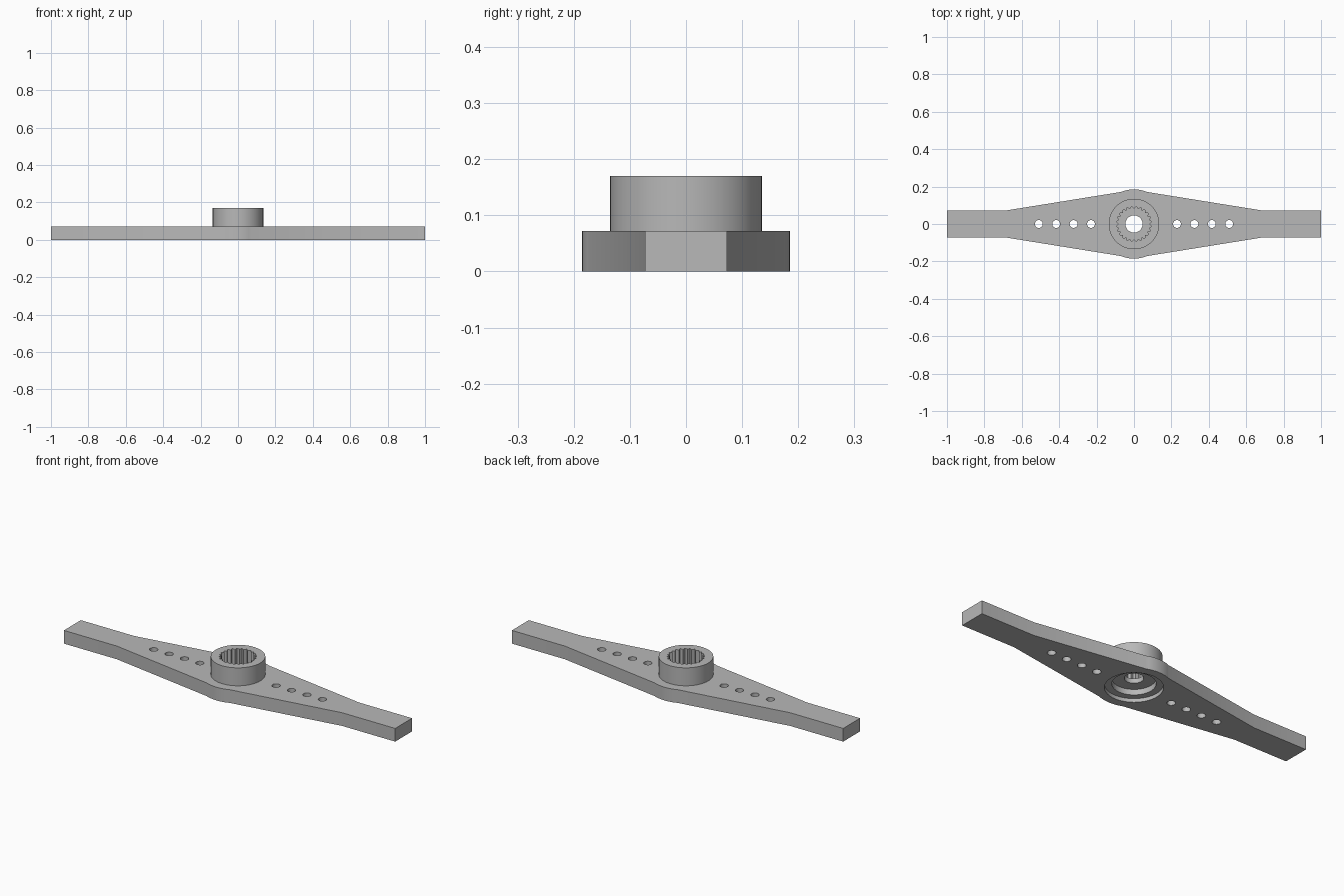
import bpy, bmesh
from math import pi, cos, sin, sqrt

cube = bpy.data.objects.get("Cube")
if cube:
    bpy.data.objects.remove(cube)

PLATE_TOP, HUB_TOP = 0.072, 0.17
BOSS_R = 0.185

grey = bpy.data.materials.new("plain grey")
grey.use_nodes = True
colour = (0.48, 0.48, 0.48, 1)
grey.diffuse_color = colour
grey.node_tree.nodes["Principled BSDF"].inputs["Base Color"].default_value = colour


def prism(name, outline, z0, z1):
    """Extrude a closed counter-clockwise outline between two heights."""
    bm = bmesh.new()
    low = [bm.verts.new((x, y, z0)) for x, y in outline]
    high = [bm.verts.new((x, y, z1)) for x, y in outline]
    bm.faces.new(low[::-1])
    bm.faces.new(high)
    n = len(outline)
    for i in range(n):
        j = (i + 1) % n
        bm.faces.new((low[i], low[j], high[j], high[i]))
    mesh = bpy.data.meshes.new(name)
    bm.to_mesh(mesh)
    bm.free()
    obj = bpy.data.objects.new(name, mesh)
    bpy.context.collection.objects.link(obj)
    mesh.materials.append(grey)
    return obj


def circle(r, n, x=0):
    return [(x + r * cos(2 * pi * i / n), r * sin(2 * pi * i / n)) for i in range(n)]


def combine(target, tool, operation):
    """Apply a boolean and remove the tool object."""
    tool.hide_render = True
    mod = target.modifiers.new("join or cut", 'BOOLEAN')
    mod.operation, mod.solver, mod.object = operation, 'EXACT', tool
    bpy.context.view_layer.objects.active = target
    bpy.ops.object.modifier_apply(modifier=mod.name)
    bpy.data.objects.remove(tool)


# Tapered two-sided arm with a rounded bulge at the middle
arc = []
for i in range(13):
    x = 0.07 - 0.14 * i / 12
    arc.append((x, sqrt(BOSS_R ** 2 - x * x)))
half = [(1, 0.073), (0.68, 0.073)] + arc + [(-0.68, 0.073), (-1, 0.073)]
arm = prism("double_arm", half + [(-x, -y) for x, y in half], 0, PLATE_TOP)

# Raised hub
combine(arm, prism("hub", circle(0.135, 64), 0.06, HUB_TOP), 'UNION')

# Toothed socket from above
teeth = 24
spline = []
for i in range(teeth * 2):
    r = 0.095 if i % 2 else 0.083
    a = pi * i / teeth
    spline.append((r * cos(a), r * sin(a)))
combine(arm, prism("socket_cutter", spline, 0.075, 0.3), 'DIFFERENCE')

# Stepped recess from below, then the screw hole
for name, r, top in (("outer_recess_cutter", 0.14, 0.02),
                     ("inner_recess_cutter", 0.105, 0.05),
                     ("screw_hole_cutter", 0.046, 0.3)):
    combine(arm, prism(name, circle(r, 64), -0.1, top), 'DIFFERENCE')

# Row of link holes on each side
for side in (-1, 1):
    for i in range(4):
        x = side * (0.23 + 0.093 * i)
        combine(arm, prism("link_hole_cutter", circle(0.021, 24, x), -0.1, 0.3), 'DIFFERENCE')

# Smooth round walls, keep the edges crisp
bpy.ops.object.select_all(action='DESELECT')
arm.select_set(True)
bpy.context.view_layer.objects.active = arm
bpy.ops.object.shade_smooth_by_angle(angle=pi / 9)
